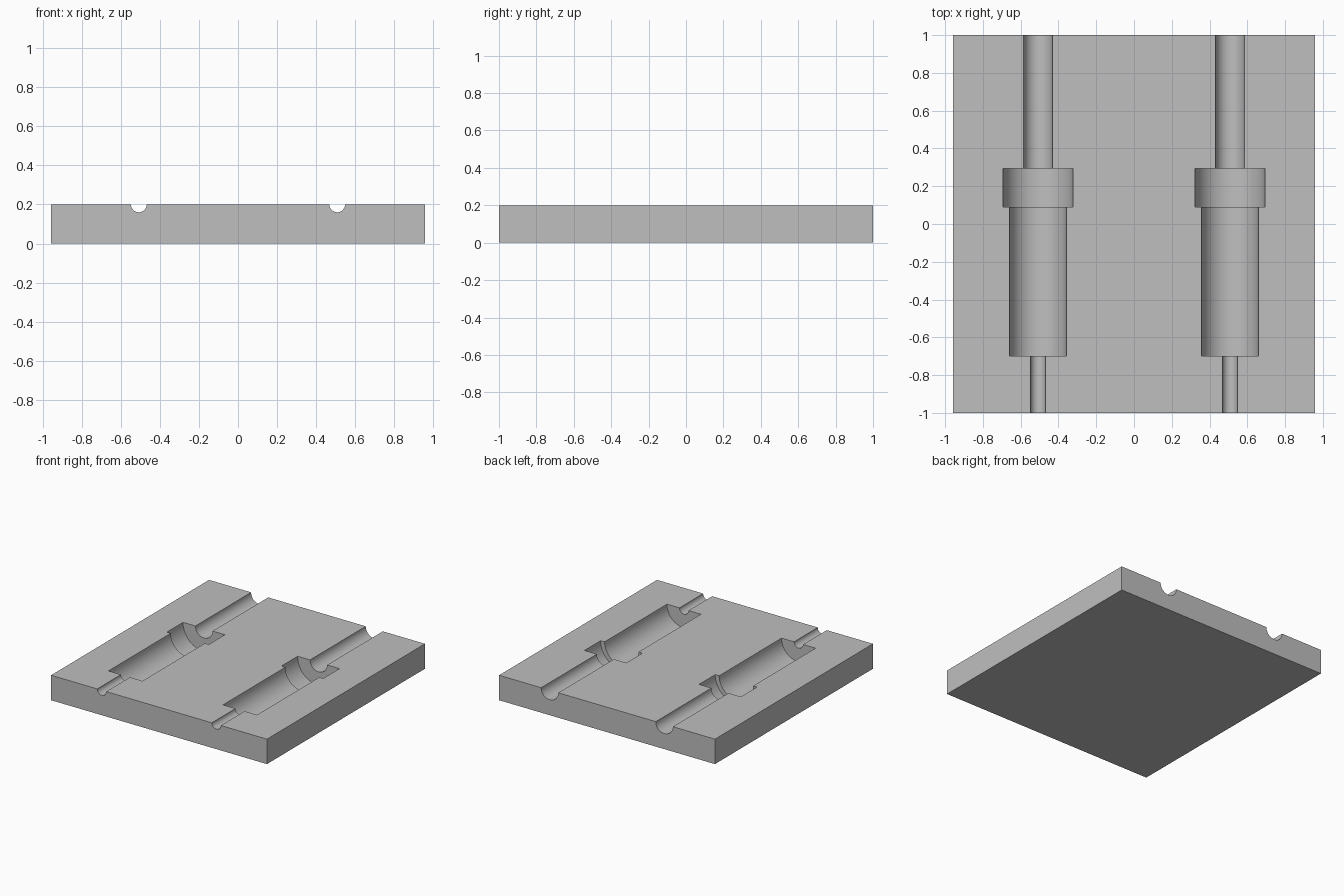
import bpy
import bmesh
import math
from mathutils import Matrix

HALF_X, HALF_Y, HEIGHT = 0.957, 1.0, 0.2
GROOVE_X = 0.508
SEGMENTS = 64

# Stepped groove: (radius, y) along its axis, front to back
PROFILE = [(0, -1.1), (0.04, -1.1), (0.04, -0.7), (0.151, -0.7), (0.151, 0.09),
           (0.186, 0.09), (0.186, 0.295), (0.076, 0.295), (0.076, 1.1), (0, 1.1)]

cube = bpy.data.objects.get("Cube")
if cube:
    bpy.data.objects.remove(cube, do_unlink=True)

gray = bpy.data.materials.new("plain gray")
gray.use_nodes = True
color = (0.52, 0.52, 0.52, 1)
gray.diffuse_color = color
gray.node_tree.nodes["Principled BSDF"].inputs["Base Color"].default_value = color


def add_object(name, bm):
    bmesh.ops.recalc_face_normals(bm, faces=bm.faces)
    mesh = bpy.data.meshes.new(name)
    bm.to_mesh(mesh)
    bm.free()
    mesh.materials.append(gray)
    obj = bpy.data.objects.new(name, mesh)
    bpy.context.collection.objects.link(obj)
    return obj


def groove_cutter(name, x):
    """Spin the stepped profile around a y axis lying in the top surface."""
    bm = bmesh.new()
    tilt = math.pi / SEGMENTS  # keeps cutter edges off the top plane
    verts = [bm.verts.new((r * math.cos(tilt), y, r * math.sin(tilt))) for r, y in PROFILE]
    edges = [bm.edges.new(pair) for pair in zip(verts, verts[1:])]
    bmesh.ops.spin(bm, geom=verts + edges, cent=(0, 0, 0), axis=(0, 1, 0),
                   angle=math.tau, steps=SEGMENTS, use_merge=True)
    bmesh.ops.remove_doubles(bm, verts=bm.verts, dist=0.0001)
    bmesh.ops.translate(bm, verts=bm.verts, vec=(x, 0, HEIGHT))
    obj = add_object(name, bm)
    obj.hide_render = True
    return obj


# Flat plate
bm = bmesh.new()
bmesh.ops.create_cube(bm, size=1, matrix=Matrix.Translation((0, 0, HEIGHT / 2))
                      @ Matrix.Diagonal((2 * HALF_X, 2 * HALF_Y, HEIGHT, 1)))
plate = add_object("grooved_plate", bm)

# Cut one stepped groove on each side
cutters = [groove_cutter("right_groove_cutter", -GROOVE_X),
           groove_cutter("left_groove_cutter", GROOVE_X)]
for cutter in cutters:
    mod = plate.modifiers.new(cutter.name, "BOOLEAN")
    mod.operation = "DIFFERENCE"
    mod.solver = "EXACT"
    mod.object = cutter

# Apply the cuts, drop the cutters and smooth the groove walls
bpy.ops.object.select_all(action="DESELECT")
plate.select_set(True)
bpy.context.view_layer.objects.active = plate
for cutter in cutters:
    bpy.ops.object.modifier_apply(modifier=cutter.name)
for cutter in cutters:
    bpy.data.objects.remove(cutter, do_unlink=True)
bpy.ops.object.shade_smooth_by_angle(angle=math.radians(30))
